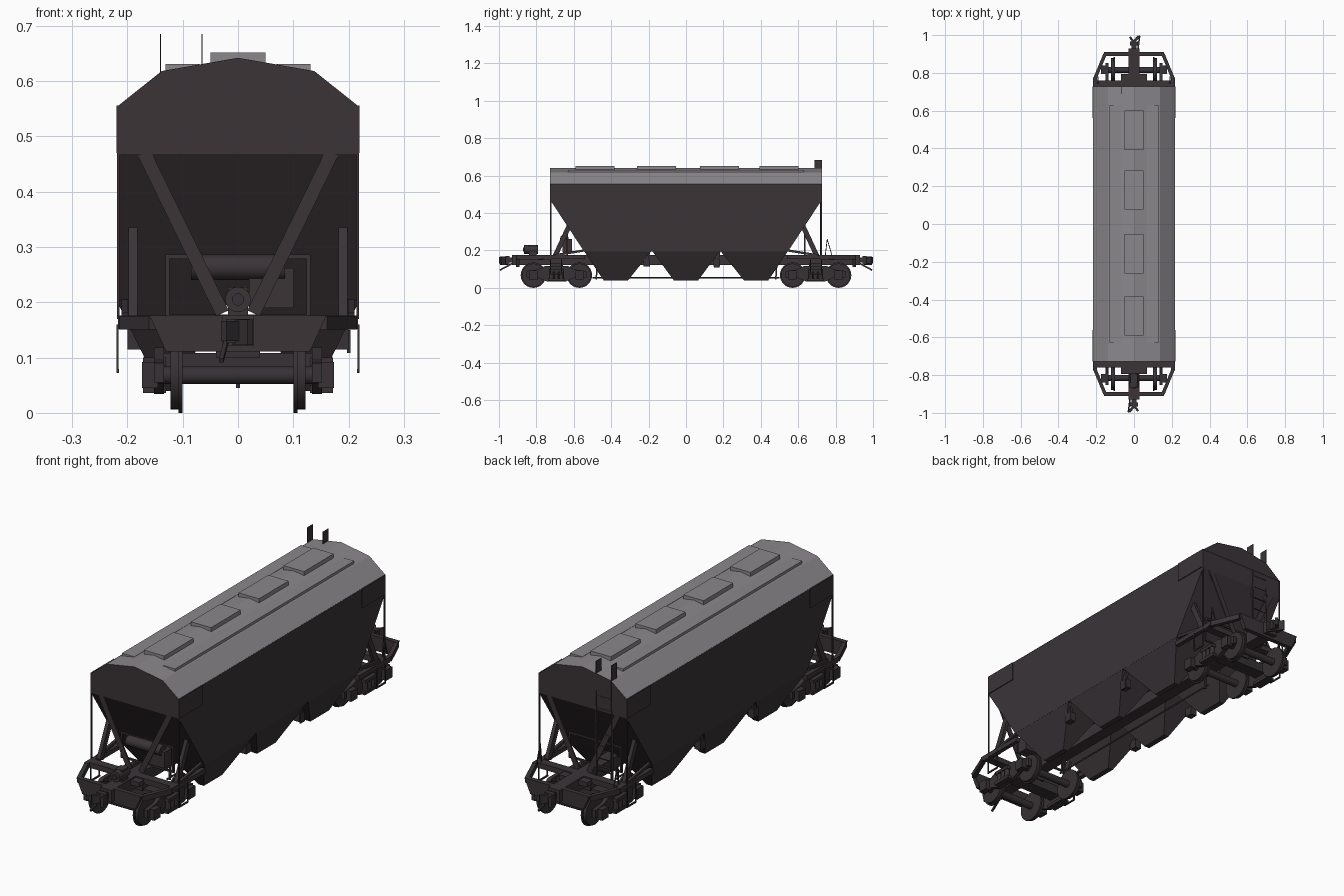
import bpy, bmesh
from mathutils import Vector, Matrix

if "Cube" in bpy.data.objects:
    bpy.data.objects.remove(bpy.data.objects["Cube"])


def material(name, rgb):
    m = bpy.data.materials.new(name)
    m.diffuse_color = (*rgb, 1)
    m.use_nodes = True
    m.node_tree.nodes["Principled BSDF"].inputs["Base Color"].default_value = m.diffuse_color
    return m


BODY = material("dark_brown_paint", (.043, .034, .039))
ROOF = material("grey_roof", (.26, .245, .265))
GEAR = material("running_gear_dark", (.038, .031, .035))


def finish(name, bm, mat):
    bmesh.ops.recalc_face_normals(bm, faces=bm.faces)
    me = bpy.data.meshes.new(name)
    bm.to_mesh(me)
    bm.free()
    me.materials.append(mat)
    ob = bpy.data.objects.new(name, me)
    bpy.context.collection.objects.link(ob)
    return ob


def box(name, x, y, z, mat=BODY):
    """Box from (min, max) pairs."""
    bm = bmesh.new()
    bmesh.ops.create_cube(bm, size=1)
    for v in bm.verts:
        v.co = Vector([(p[0] + p[1]) / 2 + c * (p[1] - p[0]) for c, p in zip(v.co, (x, y, z))])
    return finish(name, bm, mat)


def loft(name, a, b, mat=BODY):
    """Closed solid between two matching outlines."""
    bm = bmesh.new()
    va, vb = [bm.verts.new(p) for p in a], [bm.verts.new(p) for p in b]
    bm.faces.new(va)
    bm.faces.new(vb)
    for i in range(len(va)):
        j = (i + 1) % len(va)
        bm.faces.new((va[i], va[j], vb[j], vb[i]))
    return finish(name, bm, mat)


def prism_x(name, pts, x0, x1, mat=BODY):
    return loft(name, [(x0, y, z) for y, z in pts], [(x1, y, z) for y, z in pts], mat)


def prism_y(name, pts, y0, y1, mat=BODY):
    return loft(name, [(x, y0, z) for x, z in pts], [(x, y1, z) for x, z in pts], mat)


def bar(name, p, q, w=.008, h=.008, mat=BODY):
    p, q = Vector(p), Vector(q)
    d = q - p
    bm = bmesh.new()
    bmesh.ops.create_cube(bm, size=1)
    M = Matrix.Translation((p + q) / 2) @ d.to_track_quat('Z', 'Y').to_matrix().to_4x4()
    bm.transform(M @ Matrix.Diagonal((w, h, d.length, 1)))
    return finish(name, bm, mat)


def rod(name, p, q, r, mat=GEAR, n=20):
    p, q = Vector(p), Vector(q)
    d = q - p
    bm = bmesh.new()
    bmesh.ops.create_cone(bm, cap_ends=True, segments=n, radius1=r, radius2=r, depth=d.length)
    bm.transform(Matrix.Translation((p + q) / 2) @ d.to_track_quat('Z', 'Y').to_matrix().to_4x4())
    for f in bm.faces:
        f.smooth = len(f.verts) == 4
    return finish(name, bm, mat)


def span(a, b, s):
    return tuple(sorted((a * s, b * s)))


# Body with sloped ends
prism_x("body", [(-.725, .468), (-.545, .195), (.545, .195), (.725, .468), (.725, .556), (-.725, .556)],
        -.216, .216)

# Roof: grey on top, body colour on the end caps
roof = prism_y("roof", [(-.217, .555), (-.138, .618), (0, .642), (.138, .618), (.217, .555)], -.727, .727, ROOF)
roof.data.materials.append(BODY)
for f in roof.data.polygons:
    f.material_index = int(abs(f.normal.y) > .9)

# Roof hatches
for i, y in enumerate((-.487, -.157, .18, .497)):
    box(f"hatch_{i}", (-.05, .05), (y - .104, y + .104), (.63, .652), ROOF)

# Hopper bays in left and right pairs, leaving the centre open
for i, (t0, t1, b0, b1) in enumerate(((-.545, -.185, -.44, -.31), (-.18, .18, -.065, .065), (.185, .545, .31, .44))):
    for s in (-1, 1):
        loft(f"hopper_{i}",
             [(.03 * s, t0, .196), (.216 * s, t0, .196), (.216 * s, t1, .196), (.03 * s, t1, .196)],
             [(.115 * s, b0, .04), (.14 * s, b0, .04), (.14 * s, b1, .04), (.115 * s, b1, .04)])

# Centre sill
box("centre_sill", (-.028, .028), (-.93, .93), (.122, .176))

for s in (-1, 1):
    # Roof walkways and gate brackets
    box("roof_walkway", span(.07, .131, s), (-.63, .63), (.618, .631), ROOF)
    for y in (-.21, .165):
        box("gate_bracket", span(.17, .2, s), (y - .018, y + .018), (.115, .155), GEAR)
        bar("gate_hanger", (.19 * s, y, .15), (.19 * s, y + .01, .2), .012, .02, GEAR)

for e in (-1, 1):
    # End platform
    prism_y("end_beam", [(-.16, .176), (.16, .176), (.13, .111), (-.13, .111)], .89 * e, .91 * e)
    box("platform_crossbeam", (-.217, .217), span(.722, .76, e), (.152, .176))
    box("platform_floor", (-.07, .07), span(.76, .795, e), (.15, .17))
    for s in (-1, 1):
        bar("platform_diagonal", (.153 * s, .9 * e, .163), (.207 * s, .77 * e, .163), .018, .024)
        box("platform_side", span(.197, .217, s), span(.54, .775, e), (.155, .176))
        # Support struts between platform and body
        bar("flat_strut", (.17 * s, .722 * e, .47), (.028 * s, .722 * e, .18), .006, .025)
        bar("corner_strut", (.19 * s, .60 * e, .385), (.19 * s, .70 * e, .17), .016, .026)
        bar("sloped_brace", (.205 * s, .70 * e, .175), (.205 * s, .545 * e, .2), .012, .012)
        # Corner posts, ladder plates and stirrup steps
        box("corner_post", span(.214, .219, s), span(.72, .727, e), (.17, .556))
        box("ladder_plate", span(.215, .220, s), span(.56, .725, e), (.47, .556))
        for y in (.665, .725):
            box("stirrup_leg", span(.216, .22, s), span(y - .003, y + .003, e), (.072, .16))
        box("stirrup_step", span(.215, .22, s), span(.662, .728, e), (.072, .079))

    # Coupler
    box("coupler_shank", (-.014, .014), span(.9, .965, e), (.135, .163), GEAR)
    box("coupler_head", (-.022, .022), span(.945, .966, e), (.126, .17), GEAR)
    bar("coupler_jaw", (-.01 * e, .955 * e, .148), (.026 * e, .994 * e, .148), .014, .036, GEAR)
    bar("coupler_guard", (.005 * e, .955 * e, .146), (-.022 * e, .99 * e, .146), .012, .046, GEAR)
    bar("brake_hose", (.02 * e, .92 * e, .135), (.03 * e, .995 * e, .095), .008, .008, GEAR)

    # Bogie: bolster, side frames, wheelsets
    c = .693
    box("bogie_bolster", (-.14, .14), span(c - .03, c + .03, e), (.066, .108), GEAR)
    box("centre_plate", (-.04, .04), span(c - .035, c + .035, e), (.1, .13), GEAR)
    outline = [(-.16, .055), (-.16, .09), (-.10, .098), (-.06, .118), (.06, .118), (.10, .098), (.16, .09),
               (.16, .055), (.10, .055), (.05, .034), (-.05, .034), (-.10, .055)]
    for s in (-1, 1):
        prism_x("side_frame", [((c + y) * e, z) for y, z in outline], .134 * s, .152 * s, GEAR)
        box("spring_seat", span(.13, .172, s), span(c - .045, c + .045, e), (.036, .05), GEAR)
        for d in (-.026, 0, .026):
            rod("spring", (.16 * s, (c + d) * e, .045), (.16 * s, (c + d) * e, .09), .011, n=10)
        box("spring_cap", span(.13, .172, s), span(c - .04, c + .04, e), (.086, .1), GEAR)
    for y in (c - .123, c + .123):
        rod("axle", (-.15, y * e, .068), (.15, y * e, .068), .016)
        for s in (-1, 1):
            rod("wheel", (.107 * s, y * e, .068), (.122 * s, y * e, .068), .062, n=24)
            rod("wheel_flange", (.1 * s, y * e, .068), (.108 * s, y * e, .068), .068, n=24)
            box("bearing_box", span(.145, .174, s), span(y - .022, y + .022, e), (.045, .092), GEAR)

# Front end: air tank, valve, guard frame and equipment box
rod("air_tank", (-.085, -.65, .263), (.085, -.65, .263), .023, BODY)
rod("valve_body", (0, -.865, .205), (0, -.79, .205), .023, BODY)
rod("valve_hub", (0, -.872, .205), (0, -.86, .205), .011)
box("valve_box", (-.018, .018), (-.84, -.80), (.17, .228))
box("equipment_box", (.02, .1), (-.66, -.61), (.19, .262))
for e in (-1, 1):
    for s in (-1, 1):
        box("guard_post", span(.124, .131, s), span(.632, .64, e), (.17, .285))
    box("guard_top", (-.131, .131), span(.632, .64, e), (.278, .286))
    box("guard_bottom", (-.131, .131), span(.632, .64, e), (.17, .178))

# Rear end: ladder with tall side plates and a handrail
for x in (-.14, -.065):
    box("rear_ladder_plate", (x - .001, x + .001), (.688, .728), (.48, .685))
    box("rear_ladder_rail", (x - .003, x + .003), (.716, .728), (.17, .49))
for i in range(8):
    box("rear_ladder_rung", (-.14, -.065), (.723, .727), (.2 + i * .055, .204 + i * .055))
for s in (-1, 1):
    bar("rear_handrail", (.19 * s, .755, .26), (.19 * s, .78, .175), .004, .004)
    bar("rear_handrail_inner", (.19 * s, .755, .26), (.19 * s, .745, .175), .004, .004)

# Brake rod and side release lever
rod("brake_rod", (0, -.5, .055), (0, .5, .055), .004, n=6)
for y in (-.48, .48):
    bar("brake_rod_hanger", (0, y, .045), (0, y + .005, .125), .008, .008, GEAR)
box("release_lever", (.197, .203), (.15, .18), (.108, .15), GEAR)
